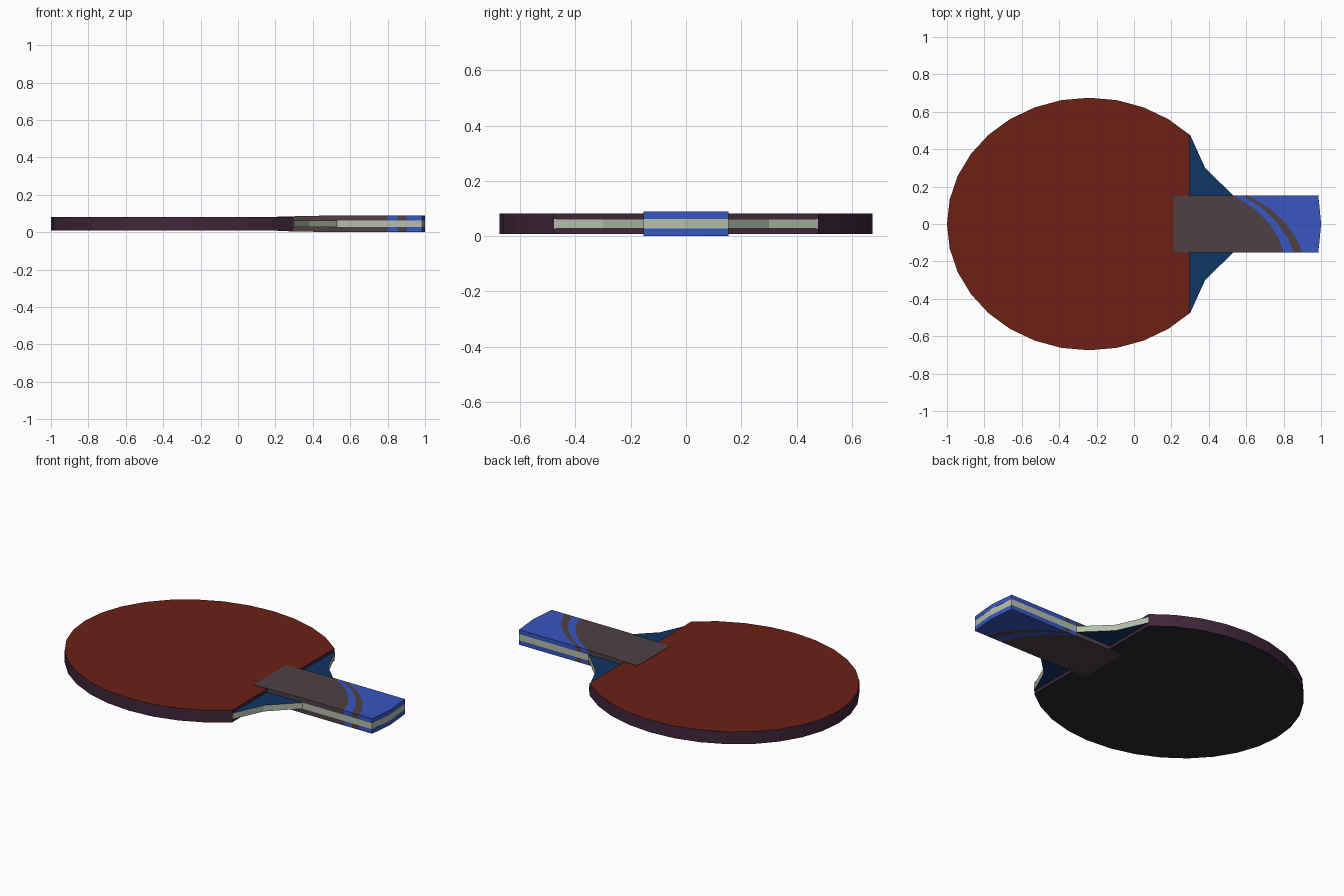
import bpy, bmesh, math

if "Cube" in bpy.data.objects:
    bpy.data.objects.remove(bpy.data.objects["Cube"])

ZC = 0.0445          # mid-plane height of the whole paddle
W = 0.153            # half width of the handle
CORE = 0.018         # half thickness of the wooden core


def material(name, rgb):
    m = bpy.data.materials.new(name)
    lin = [(c / 255 / 12.92) if c < 11 else ((c / 255 + 0.055) / 1.055) ** 2.4 for c in rgb]
    m.diffuse_color = (*lin, 1)
    m.use_nodes = True
    m.node_tree.nodes["Principled BSDF"].inputs["Base Color"].default_value = m.diffuse_color
    return m


RED = material("red_rubber", (108, 32, 21))
BLACK = material("black_rubber", (36, 42, 46))
PURPLE = material("edge_tape", (64, 38, 58))
NAVY = material("neck_blue", (16, 54, 100))
WOOD = material("pale_wood", (182, 191, 172))
BLUE = material("handle_blue", (56, 86, 192))
BROWN = material("handle_brown", (78, 64, 68))


def prism(name, outline, low, high, mats):
    """Extrude an outline; low/high give z from x; mats = top, side, bottom."""
    bm = bmesh.new()
    bot = [bm.verts.new((x, y, low(x))) for x, y in outline]
    top = [bm.verts.new((x, y, high(x))) for x, y in outline]
    bm.faces.new(top).material_index = 0
    bm.faces.new(bot[::-1]).material_index = 2
    n = len(outline)
    for i in range(n):
        j = (i + 1) % n
        bm.faces.new((bot[i], bot[j], top[j], top[i])).material_index = 1
    bmesh.ops.recalc_face_normals(bm, faces=bm.faces[:])
    me = bpy.data.meshes.new(name)
    bm.to_mesh(me)
    bm.free()
    for m in mats:
        me.materials.append(m)
    ob = bpy.data.objects.new(name, me)
    bpy.context.collection.objects.link(ob)
    return ob


def level(z):
    return lambda x: z


# Blade: 32-sided ellipse with its front quarter cut off straight
blade = []
for i in range(4, 29):
    a = math.radians(i * 11.25)
    blade.append((-0.24 + 0.76 * math.cos(a), 0.675 * math.sin(a)))
prism("blade", blade, level(ZC - 0.0365), level(ZC + 0.0365), (RED, PURPLE, BLACK))

# Neck: blue faced wooden plate flaring into the blade
half = [(0.28, 0.477), (0.30, 0.477), (0.38, 0.30), (0.53, W)]
neck = [(x, -y) for x, y in half] + half[::-1]
prism("neck", neck, level(ZC - CORE), level(ZC + CORE), (NAVY, WOOD, NAVY))

# Wooden core running through the handle
core = [(0.53, -W), (0.985, -W), (1.0, 0), (0.985, W), (0.53, W)]
prism("handle_core", core, level(ZC - CORE), level(ZC + CORE), (WOOD, WOOD, WOOD))

# Handle scales above and below the core, split into coloured curved bands
YS = [-W, -0.08, 0, 0.08, W]
cuts = [
    [0.21] * 5,
    [0.50] * 5,
    [0.80, 0.775, 0.725, 0.645, 0.535],
    [0.855, 0.825, 0.77, 0.69, 0.58],
    [0.90, 0.87, 0.815, 0.73, 0.61],
    [0.985, 0.993, 1.0, 0.993, 0.985],
]
bands = [("grip_front", BROWN), ("grip_middle", BROWN), ("blue_stripe", BLUE),
         ("brown_stripe", BROWN), ("grip_end", BLUE)]


def thickness(x):
    return 0.0385 + 0.006 * min(1, (x - 0.21) / 0.29)


for k, (name, mat) in enumerate(bands):
    outline = list(zip(cuts[k + 1], YS)) + list(zip(cuts[k], YS))[::-1]
    prism("upper_" + name, outline, level(ZC + CORE),
          lambda x: ZC + thickness(x), (mat, mat, mat))
    prism("lower_" + name, outline, lambda x: ZC - thickness(x),
          level(ZC - CORE), (mat, mat, mat))
